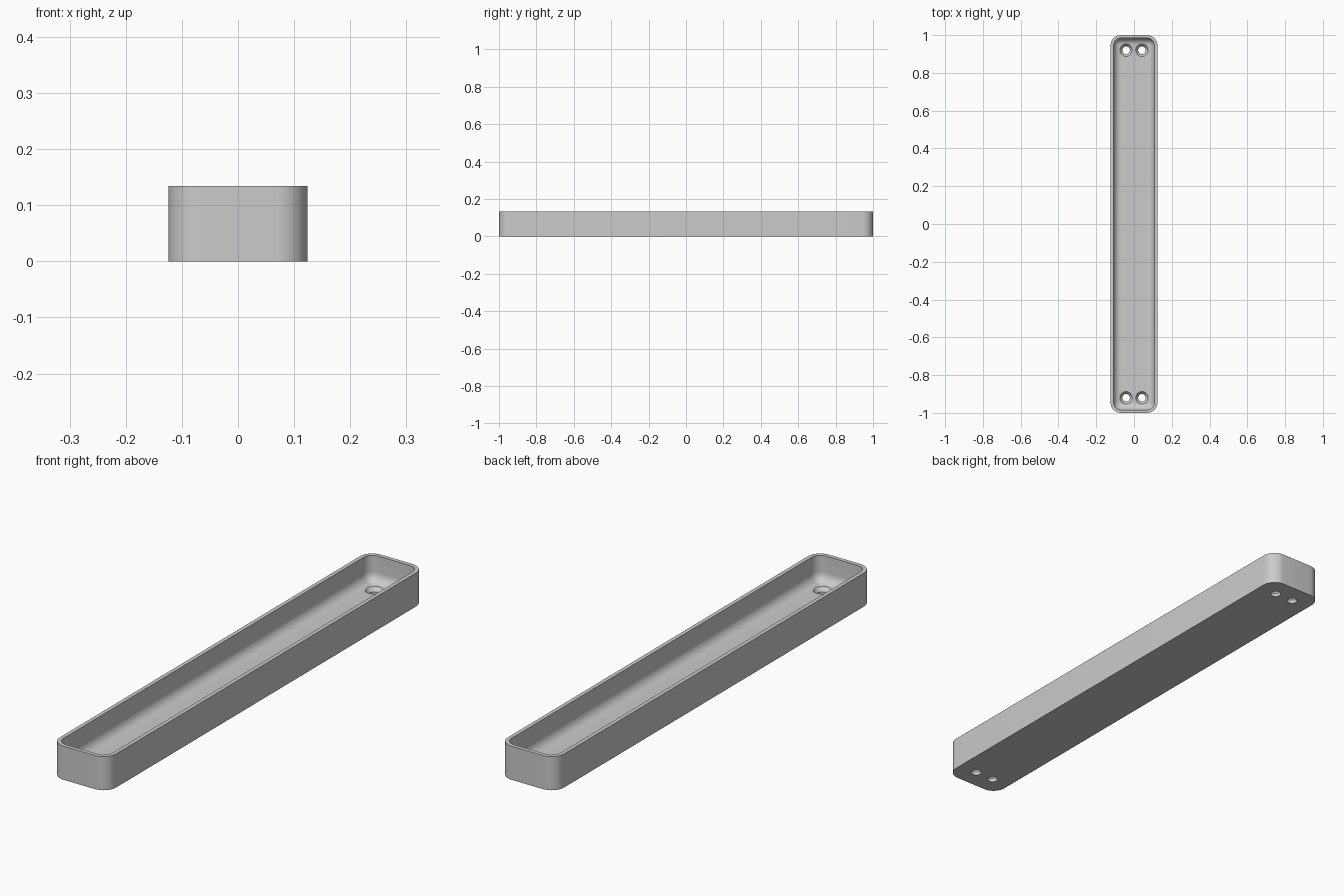
import bpy, bmesh, math

if "Cube" in bpy.data.objects:
    bpy.data.objects.remove(bpy.data.objects["Cube"])

HX, HY, H = 0.124, 1.0, 0.134      # outer half sizes and height
R, WALL, FLOOR, FILLET = 0.055, 0.016, 0.03, 0.038
SEG = 10                           # segments per corner

grey = bpy.data.materials.new("plain grey")
grey.diffuse_color = (0.6, 0.6, 0.6, 1)
grey.use_nodes = True
grey.node_tree.nodes["Principled BSDF"].inputs["Base Color"].default_value = grey.diffuse_color


def ring(bm, inset, z):
    """Rounded rectangle of vertices, inset from the outer wall."""
    r, out = R - inset, []
    for i, (sx, sy) in enumerate([(1, 1), (-1, 1), (-1, -1), (1, -1)]):
        for k in range(SEG + 1):
            a = math.pi / 2 * (i + k / SEG)
            out.append(bm.verts.new((sx * (HX - R) + r * math.cos(a),
                                     sy * (HY - R) + r * math.sin(a), z)))
    return out


def finish(bm, name):
    bmesh.ops.recalc_face_normals(bm, faces=bm.faces)
    mesh = bpy.data.meshes.new(name)
    bm.to_mesh(mesh)
    bm.free()
    mesh.materials.append(grey)
    ob = bpy.data.objects.new(name, mesh)
    bpy.context.collection.objects.link(ob)
    return ob


# tray shell: outer wall, rim, inner wall, rounded floor edge
levels = [(0, 0), (0, H), (WALL, H)]
for k in range(9):
    a = math.pi / 2 * k / 8
    levels.append((WALL + FILLET * (1 - math.cos(a)),
                   FLOOR + FILLET * (1 - math.sin(a))))
bm = bmesh.new()
rings = [ring(bm, i, z) for i, z in levels]
for lo, hi in zip(rings, rings[1:]):
    n = len(lo)
    for j in range(n):
        bm.faces.new((lo[j], lo[(j + 1) % n], hi[(j + 1) % n], hi[j]))
bm.faces.new(rings[0])
bm.faces.new(rings[-1])
tray = finish(bm, "tray")

# countersunk screw holes, two at each end
profile = [(0.02, -0.02), (0.02, 0.014), (0.033, FLOOR), (0.033, 0.08)]
N = 32
bm = bmesh.new()
for x in (-0.042, 0.042):
    for y in (-0.92, 0.92):
        loops = [[bm.verts.new((x + r * math.cos(2 * math.pi * k / N),
                                y + r * math.sin(2 * math.pi * k / N), z))
                  for k in range(N)] for r, z in profile]
        for lo, hi in zip(loops, loops[1:]):
            for k in range(N):
                bm.faces.new((lo[k], lo[(k + 1) % N], hi[(k + 1) % N], hi[k]))
        bm.faces.new(loops[0])
        bm.faces.new(loops[-1])
cutter = finish(bm, "screw_hole_cutter")

mod = tray.modifiers.new("screw holes", 'BOOLEAN')
mod.operation, mod.solver, mod.object = 'DIFFERENCE', 'EXACT', cutter
bpy.context.view_layer.objects.active = tray
tray.select_set(True)
cutter.select_set(False)
bpy.ops.object.modifier_apply(modifier=mod.name)
bpy.data.objects.remove(cutter, do_unlink=True)

# smooth curves with crisp edges
bpy.ops.object.shade_smooth_by_angle(angle=math.radians(30))
